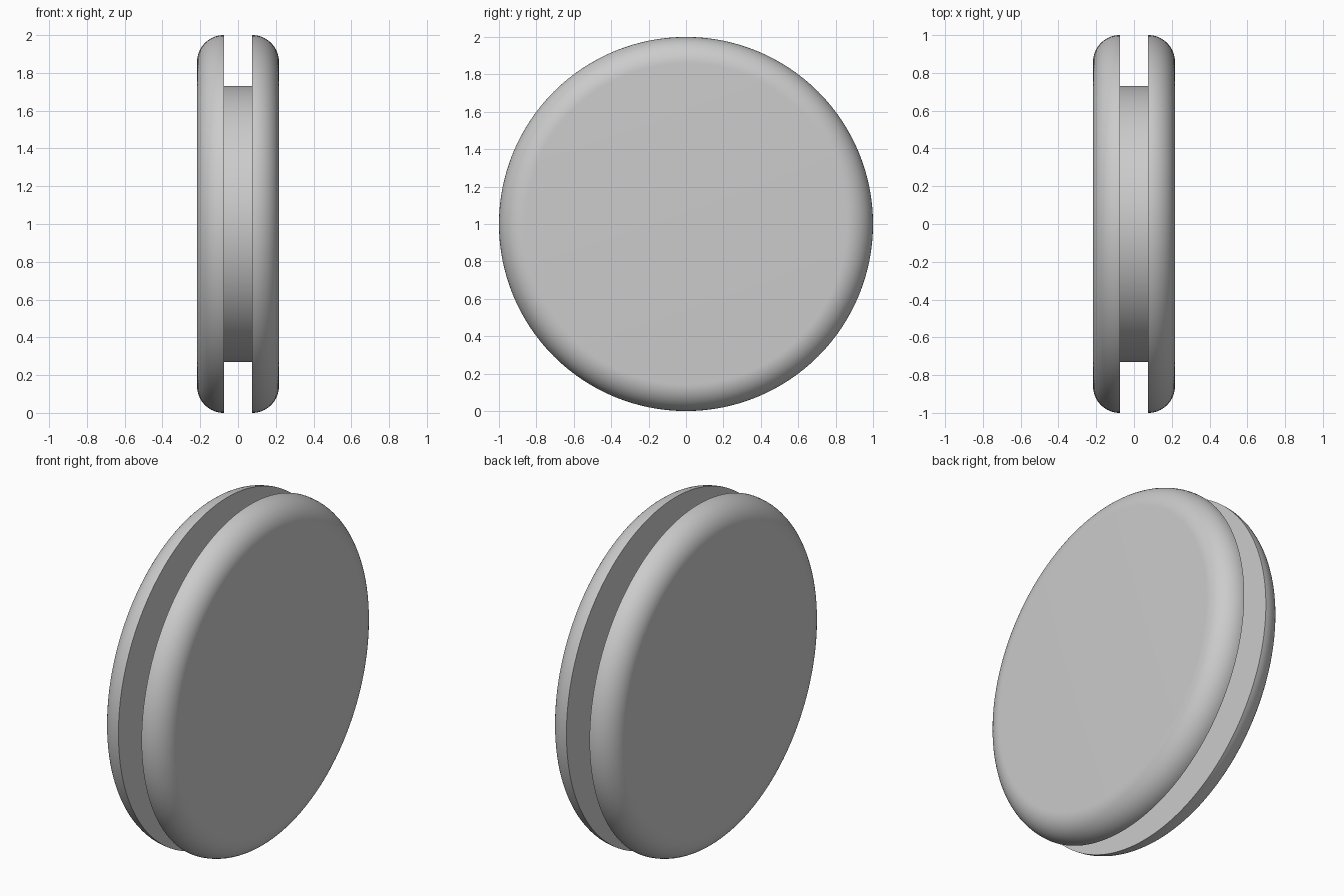
import bpy
import bmesh
from math import sin, cos, pi, radians
from mathutils import Matrix, Vector

cube = bpy.data.objects.get("Cube")
if cube:
    bpy.data.objects.remove(cube, do_unlink=True)

SEGMENTS = 128
RADIUS, AXLE_RADIUS = 1.0, 0.73
GAP, HALF_WIDTH = 0.075, 0.217
ROUND = HALF_WIDTH - GAP

grey = bpy.data.materials.new("light_grey")
grey.use_nodes = True
colour = (0.6, 0.6, 0.6, 1)
grey.diffuse_color = colour
grey.node_tree.nodes["Principled BSDF"].inputs["Base Color"].default_value = colour


def lathe(name, profile):
    """Spin an (x, radius) profile about the horizontal x axis."""
    bm = bmesh.new()
    verts = [bm.verts.new((x, 0, r)) for x, r in profile]
    edges = [bm.edges.new(pair) for pair in zip(verts, verts[1:])]
    bmesh.ops.spin(bm, geom=verts + edges, cent=(0, 0, 0), axis=(1, 0, 0),
                   angle=2 * pi, steps=SEGMENTS, use_duplicate=False)
    bmesh.ops.remove_doubles(bm, verts=bm.verts, dist=0.0001)
    # Close the open rims with flat discs
    bmesh.ops.holes_fill(bm, edges=[e for e in bm.edges if e.is_boundary], sides=0)
    bmesh.ops.recalc_face_normals(bm, faces=bm.faces)
    bmesh.ops.translate(bm, vec=Vector((0, 0, RADIUS)), verts=bm.verts)
    mesh = bpy.data.meshes.new(name)
    bm.to_mesh(mesh)
    bm.free()
    mesh.materials.append(grey)
    obj = bpy.data.objects.new(name, mesh)
    bpy.context.collection.objects.link(obj)
    bpy.ops.object.select_all(action="DESELECT")
    obj.select_set(True)
    bpy.context.view_layer.objects.active = obj
    bpy.ops.object.shade_smooth_by_angle(angle=radians(30))


# Two discs with a rounded outer edge and a flat inner wall
steps = 16
arc = [(GAP + ROUND * sin(a), RADIUS - ROUND + ROUND * cos(a))
       for a in (i * pi / 2 / steps for i in range(steps + 1))]
for side, name in ((1, "left_disc"), (-1, "right_disc")):
    lathe(name, [(side * x, r) for x, r in arc])

# Axle drum at the bottom of the groove
lathe("axle_drum", [(-GAP, AXLE_RADIUS), (GAP, AXLE_RADIUS)])
